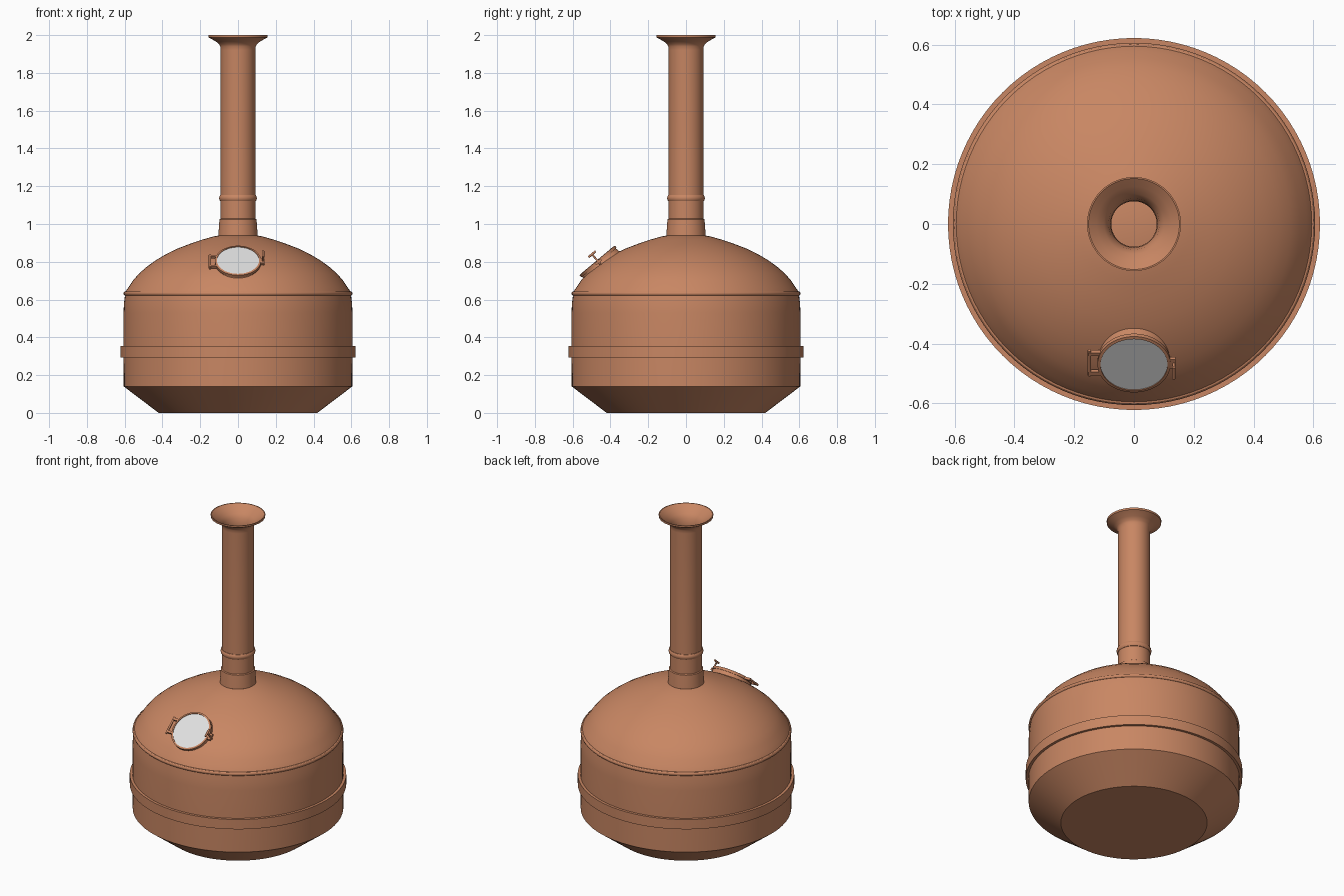
import bpy, bmesh, math
from mathutils import Matrix, Vector

if "Cube" in bpy.data.objects:
    bpy.data.objects.remove(bpy.data.objects["Cube"])


def material(name, rgb):
    m = bpy.data.materials.new(name)
    m.diffuse_color = (*rgb, 1)
    m.use_nodes = True
    m.node_tree.nodes["Principled BSDF"].inputs["Base Color"].default_value = m.diffuse_color
    return m


COPPER = material("copper", (0.58, 0.24, 0.125))
GLASS = material("pale_glass", (0.74, 0.74, 0.74))


def finish(name, bm, mat, matrix, angle=30):
    bmesh.ops.recalc_face_normals(bm, faces=bm.faces[:])
    me = bpy.data.meshes.new(name)
    bm.to_mesh(me)
    bm.free()
    me.materials.append(mat)
    ob = bpy.data.objects.new(name, me)
    ob.matrix_world = matrix
    bpy.context.collection.objects.link(ob)
    bpy.ops.object.select_all(action='DESELECT')
    ob.select_set(True)
    bpy.context.view_layer.objects.active = ob
    bpy.ops.object.shade_smooth_by_angle(angle=math.radians(angle))
    return ob


def lathe(name, profile, mat=COPPER, matrix=Matrix(), segs=96, closed=False):
    """Spin (radius, z) points round the z axis."""
    bm = bmesh.new()
    vs = [bm.verts.new((r, 0, z)) for r, z in profile]
    pairs = list(zip(vs, vs[1:])) + ([(vs[-1], vs[0])] if closed else [])
    es = [bm.edges.new(p) for p in pairs]
    bmesh.ops.spin(bm, geom=vs + es, cent=(0, 0, 0), axis=(0, 0, 1),
                   angle=math.tau, steps=segs, use_merge=True)
    bmesh.ops.remove_doubles(bm, verts=bm.verts[:], dist=1e-5)
    return finish(name, bm, mat, matrix)


def box(name, centre, size, matrix):
    bm = bmesh.new()
    bmesh.ops.create_cube(bm, size=1, matrix=Matrix.Translation(centre) @ Matrix.Diagonal((*size, 1)))
    return finish(name, bm, COPPER, matrix)


def rod(name, a, b, r, matrix):
    a, b = Vector(a), Vector(b)
    rot = (b - a).to_track_quat('Z', 'Y').to_matrix().to_4x4()
    bm = bmesh.new()
    bmesh.ops.create_cone(bm, cap_ends=True, segments=16, radius1=r, radius2=r, depth=(b - a).length,
                          matrix=Matrix.Translation((a + b) / 2) @ rot)
    return finish(name, bm, COPPER, matrix)


def bead(name, radius, z, rr, rz, matrix=Matrix()):
    pts = [(radius + rr * math.cos(i * math.tau / 12), z + rz * math.sin(i * math.tau / 12))
           for i in range(12)]
    return lathe(name, pts, matrix=matrix, closed=True)


# Kettle: tapered base, straight wall, domed lid
lathe("kettle_body", [(0, 0), (0.42, 0), (0.605, 0.14), (0.606, 0.3), (0.606, 0.53),
                      (0.604, 0.58), (0.597, 0.632)])
lathe("dome", [(0.6, 0.632), (0.594, 0.645), (0.578, 0.668), (0.555, 0.702), (0.525, 0.737),
               (0.485, 0.772), (0.44, 0.805), (0.39, 0.835), (0.33, 0.866), (0.26, 0.893),
               (0.19, 0.917), (0.13, 0.934), (0.07, 0.944), (0, 0.948)])
bead("lid_bead", 0.594, 0.632, 0.012, 0.012)
lathe("waist_band", [(0.6, 0.293), (0.622, 0.293), (0.622, 0.355), (0.6, 0.355)], closed=True)

# Chimney with collar, joint ring and flared mouth
lathe("chimney_collar", [(0.09, 0.93), (0.104, 0.94), (0.103, 0.955), (0.098, 1.025), (0.09, 1.03)])
lathe("chimney_pipe", [(0.092, 0.935), (0.092, 1.92), (0.094, 1.94), (0.1, 1.952), (0.118, 1.967),
                       (0.156, 1.988), (0.157, 2.0), (0.152, 2.0), (0.125, 1.979), (0.1, 1.957),
                       (0.085, 1.935), (0.078, 1.9), (0.077, 0.94)])
bead("chimney_joint", 0.088, 1.137, 0.012, 0.018)

# Porthole: everything is laid out on a plane tilted against the dome
TILT = Matrix.Translation((0, -0.464, 0.8)) @ Matrix.Rotation(math.radians(40), 4, 'X')
lathe("porthole_neck", [(0.16, -0.07), (0.135, -0.045), (0.12, -0.025), (0.115, 0)], matrix=TILT, segs=64)
lathe("porthole_frame", [(0.112, -0.006), (0.122, -0.006), (0.122, 0.009), (0.112, 0.011)],
      matrix=TILT, segs=64, closed=True)
lathe("porthole_glass", [(0, 0.007), (0.113, 0.007)], GLASS, TILT, 64)

# Hinge on the left
rod("hinge_pin", (-0.149, -0.055, 0), (-0.149, 0.055, 0), 0.006, TILT)
for i, y in enumerate((-0.042, 0.042)):
    box(f"hinge_arm_{i + 1}", (-0.127, y, 0), (0.05, 0.014, 0.014), TILT)

# Latch on the right
box("latch_bracket", (0.126, 0, 0), (0.026, 0.04, 0.014), TILT)
rod("latch_bolt", (0.133, 0, -0.02), (0.133, 0, 0.055), 0.005, TILT)
rod("latch_handle", (0.133, -0.025, 0.052), (0.133, 0.025, 0.052), 0.006, TILT)
